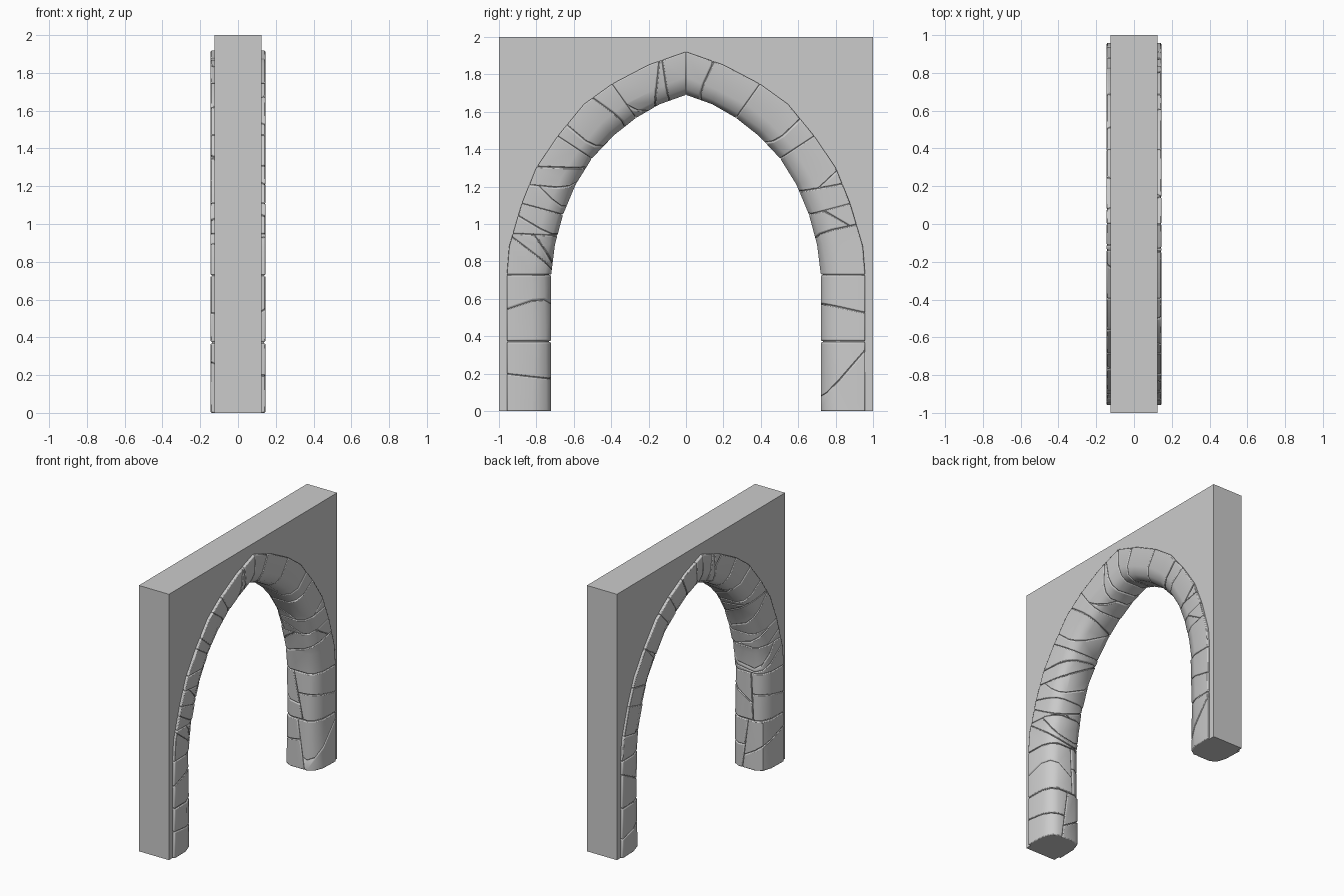
import bpy, bmesh, random
from mathutils import Vector

if "Cube" in bpy.data.objects:
    bpy.data.objects.remove(bpy.data.objects["Cube"])

random.seed(11)

# Stations up one side of the arch: inner (y, z), outer (y, z)
STATIONS = [
    ((.72, 0), (.957, 0)), ((.72, .73), (.957, .73)), ((.70, .89), (.945, .88)),
    ((.657, 1.05), (.877, 1.11)), ((.59, 1.21), (.80, 1.30)), ((.503, 1.35), (.685, 1.47)),
    ((.39, 1.47), (.545, 1.64)), ((.267, 1.567), (.395, 1.748)), ((.14, 1.64), (.2, 1.85)),
    ((0, 1.69), (0, 1.92))]
# Half cross-section: (x, position from inner 0 to outer 1)
SECTION = [(.145, 1), (.143, .4), (.118, .13), (.07, 0)]


def point(t, s, x, side):
    i = min(int(t), len(STATIONS) - 2)
    f = t - i
    inner = Vector(STATIONS[i][0]).lerp(Vector(STATIONS[i + 1][0]), f)
    outer = Vector(STATIONS[i][1]).lerp(Vector(STATIONS[i + 1][1]), f)
    p = inner.lerp(outer, s)
    return Vector((x, p.x * side, p.y))


def loft(ts, side, section, jitter=0.0):
    bm = bmesh.new()
    full = section + [(-x, s) for x, s in reversed(section)]
    rings = []
    for t in ts:
        ring = []
        for x, s in full:
            if 0 < s < 1:
                s += random.uniform(-1, 1) * jitter
                x -= random.uniform(0, .1) * jitter * (1 if x > 0 else -1)
            ring.append(bm.verts.new(point(t, s, x, side)))
        rings.append(ring)
    n = len(full)
    for a, b in zip(rings, rings[1:]):
        for i in range(n):
            j = (i + 1) % n
            bm.faces.new((a[i], a[j], b[j], b[i]))
    bm.faces.new(rings[0])
    bm.faces.new(rings[-1])
    bmesh.ops.recalc_face_normals(bm, faces=bm.faces)
    return bm


def cut(bm, co, no, gap=.0015):
    """Split a stone in two along a plane, leaving a hairline crack."""
    parts = []
    for sign in (1, -1):
        part = bm.copy()
        bmesh.ops.bisect_plane(part, geom=part.verts[:] + part.edges[:] + part.faces[:],
                               plane_co=co - no * sign * gap, plane_no=no * sign, clear_outer=True)
        bmesh.ops.holes_fill(part, edges=part.edges[:], sides=0)
        bmesh.ops.dissolve_degenerate(part, dist=.004, edges=part.edges[:])
        bmesh.ops.recalc_face_normals(part, faces=part.faces)
        if len(part.faces) > 3:
            parts.append(part)
    return parts


def add(name, bm, bevel=0.0):
    mesh = bpy.data.meshes.new(name)
    bm.to_mesh(mesh)
    bm.free()
    ob = bpy.data.objects.new(name, mesh)
    bpy.context.collection.objects.link(ob)
    if bevel:
        m = ob.modifiers.new("worn_edges", 'BEVEL')
        m.width = bevel
        m.segments = 2
        m.limit_method = 'ANGLE'
        m.angle_limit = .85
    return ob


# Wall slab with the arched opening hidden behind the stones
bm = bmesh.new()
side_pts = [point(t, .5, -.125, 1) for t in range(len(STATIONS))]
outline = [Vector((-.125, y, z)) for y, z in ((-1, 0), (-1, 2), (1, 2), (1, 0))] + side_pts
outline += [Vector((p.x, -p.y, p.z)) for p in reversed(side_pts[:-1])]
face = bm.faces.new([bm.verts.new(p) for p in outline])
ext = bmesh.ops.extrude_face_region(bm, geom=[face])
bmesh.ops.translate(bm, vec=(.25, 0, 0),
                    verts=[v for v in ext["geom"] if isinstance(v, bmesh.types.BMVert)])
bmesh.ops.recalc_face_normals(bm, faces=bm.faces)
add("wall", bm)

stones = []
core_section = [(.137, .98), (.135, .42), (.110, .17), (.066, .045)]
for side, label, joints in ((1, "right", [0, .51, 1, 3, 5, 7, 9]),
                            (-1, "left", [0, .51, 1, 2.3, 3, 5, 7, 9])):
    # Mortar bed showing at the bottom of the joints
    stones.append(add("mortar_" + label, loft(range(len(STATIONS)), side, core_section)))
    for k, (t0, t1) in enumerate(zip(joints, joints[1:])):
        g = .003 if t0 >= 1 else .005
        a = t0 + (g if t0 else 0)
        b = t1 - (g if t1 < 9 else 0)
        inside = [i for i in range(len(STATIONS)) if a + .05 < i < b - .05]
        bm = loft([a] + inside + [b], side, SECTION, .035)
        along = (point(t1, .5, 0, side) - point(t0, .5, 0, side)).normalized()
        across = Vector((0, along.z, -along.y)) * side
        mid = point((t0 + t1) / 2, .35, 0, side)
        length = (point(t1, .5, 0, side) - point(t0, .5, 0, side)).length
        # Slanted cracks through each stone
        if t0 < 1:
            no = (Vector((1, 0, 0)) + across * random.uniform(-.9, .9)
                  + along * random.uniform(-.25, .25)).normalized()
            first = cut(bm, mid + Vector((random.uniform(-.04, .04), 0, 0)), no)
        else:
            no = (along + across * random.uniform(-.6, .6)
                  + Vector((random.uniform(-.9, .9), 0, 0))).normalized()
            first = cut(bm, mid + along * random.uniform(-.15, .15) * length, no)
        pieces = []
        for part in first:
            if random.random() < .6:
                no = (along * random.choice((.5, 1, 1)) + across * random.uniform(-.7, .7)
                      + Vector((random.uniform(-.7, .7), 0, 0))).normalized()
                centre = sum((v.co for v in part.verts), Vector()) / len(part.verts)
                pieces += cut(part, centre, no)
            else:
                pieces.append(part)
        for n, part in enumerate(pieces):
            stones.append(add(f"stone_{label}_{k}_{n}", part, .006))

# Soft shading on the stones, keeping joints and rims sharp
bpy.ops.object.select_all(action='DESELECT')
for ob in stones:
    ob.select_set(True)
bpy.context.view_layer.objects.active = stones[0]
bpy.ops.object.shade_smooth_by_angle(angle=.75)
